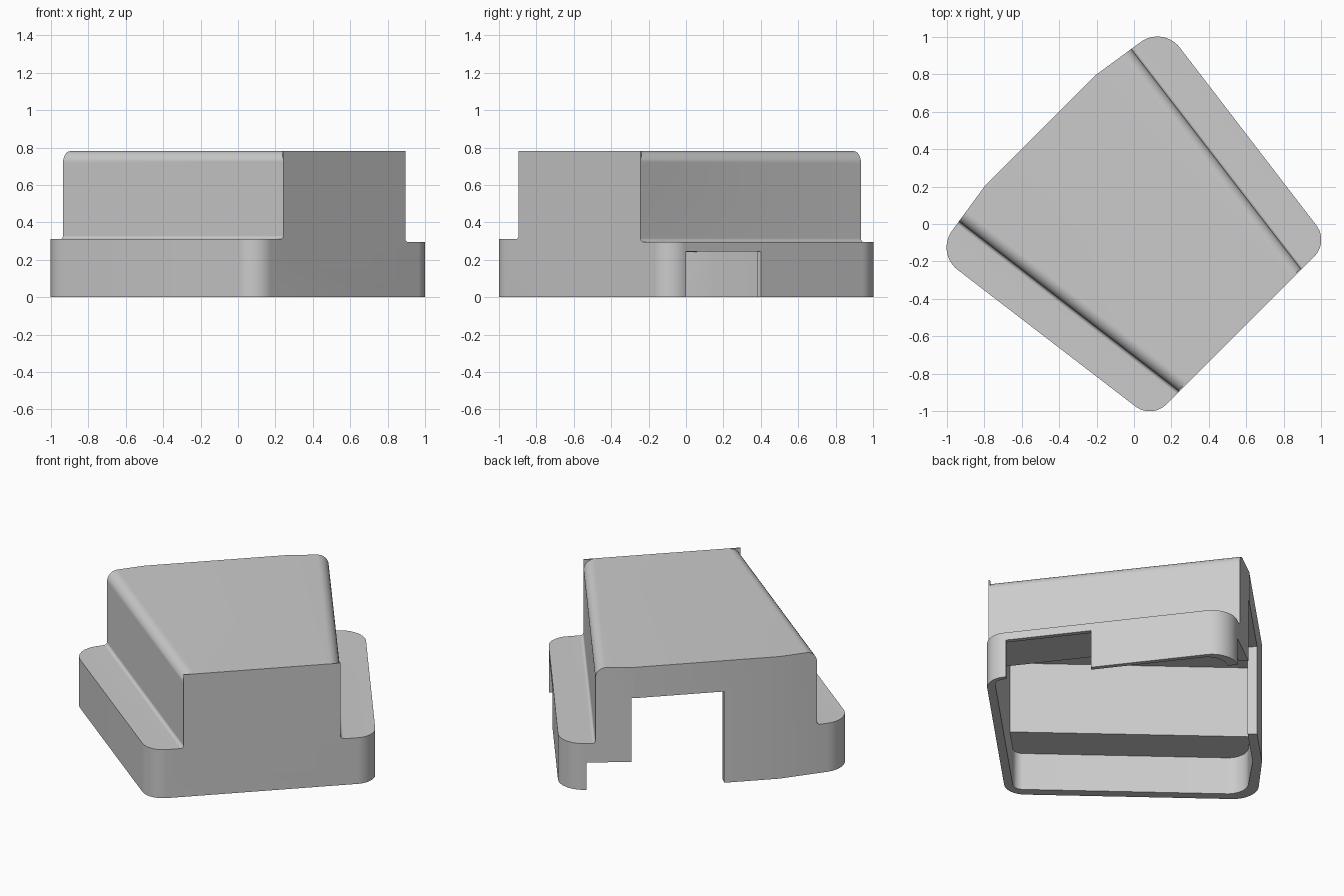
import bpy, bmesh, math
from mathutils import Vector, Matrix

cube = bpy.data.objects.get("Cube")
if cube:
    bpy.data.objects.remove(cube)

grey = bpy.data.materials.new("light grey plastic")
grey.use_nodes = True
colour = (0.6, 0.6, 0.6, 1)
grey.diffuse_color = colour
grey.node_tree.nodes["Principled BSDF"].inputs["Base Color"].default_value = colour
TURN = Matrix.Rotation(math.radians(45), 4, 'Z')


def round_poly(points, steps=10):
    """Polygon from (x, y, corner radius) points."""
    out = []
    for i, (x, y, r) in enumerate(points):
        p = Vector((x, y))
        if r == 0:
            out.append(p)
            continue
        a = (Vector(points[i - 1][:2]) - p).normalized()
        b = (Vector(points[(i + 1) % len(points)][:2]) - p).normalized()
        half = a.angle(b) / 2
        c = p + (a + b).normalized() * r / math.sin(half)
        s, e = p + a * r / math.tan(half) - c, p + b * r / math.tan(half) - c
        out += [c + s.lerp(e, k / steps).normalized() * r for k in range(steps + 1)]
    return out


def loft(name, ring_a, ring_b):
    """Solid between two matching rings."""
    bm = bmesh.new()
    a = [bm.verts.new(p) for p in ring_a]
    b = [bm.verts.new(p) for p in ring_b]
    bm.faces.new(a)
    bm.faces.new(b)
    for i in range(len(a)):
        bm.faces.new((a[i - 1], a[i], b[i], b[i - 1]))
    bmesh.ops.recalc_face_normals(bm, faces=bm.faces)
    bm.transform(TURN)
    mesh = bpy.data.meshes.new(name)
    bm.to_mesh(mesh)
    bm.free()
    obj = bpy.data.objects.new(name, mesh)
    mesh.materials.append(grey)
    bpy.context.collection.objects.link(obj)
    return obj


def prism(name, poly, z0, z1):
    return loft(name, [(p[0], p[1], z0) for p in poly], [(p[0], p[1], z1) for p in poly])


def box(name, u0, u1, v0, v1, z0, z1):
    return prism(name, [(u0, v0), (u1, v0), (u1, v1), (u0, v1)], z0, z1)


def combine(obj, other, operation):
    mod = obj.modifiers.new(operation.lower(), 'BOOLEAN')
    mod.operation, mod.object, mod.solver = operation, other, 'EXACT'
    bpy.context.view_layer.objects.active = obj
    bpy.ops.object.modifier_apply(modifier=mod.name)
    bpy.data.objects.remove(other)


def side(v):
    return 0.67 + 0.131 * (v + 0.804)


def footprint(right, left, front, back, r_front, r_back):
    """Tapered outline, inset by the given wall thicknesses."""
    vf, vb = -0.804 + front, 0.64 - back
    kink = 0.707 - back
    return round_poly([
        (-side(vf) + right, vf, r_front), (side(vf) - left, vf, r_front),
        (side(vb) - left, vb, r_back), (0.424, kink, 0),
        (-0.424, kink, 0), (-side(vb) + right, vb, r_back)])


def hat(name, bottom, right_z, left_z, top, inset, r_foot, r_top):
    """Raised block between two ledges, widening to the back."""
    rings = []
    for v in (-1, 1):
        w = 0.461 + 0.129 * (v + 0.804) - inset
        poly = round_poly([
            (-1.3, bottom, 0), (-1.3, right_z, 0), (-w, right_z, r_foot), (-w, top, r_top),
            (w, top, r_top), (w, left_z, r_foot), (1.3, left_z, 0), (1.3, bottom, 0)], 8)
        rings.append([(p.x, v, p.y) for p in poly])
    return loft(name, *rings)


# Outer shell
cover = hat("cover", 0, 0.31, 0.295, 0.78, 0, 0.02, 0.065)
combine(cover, prism("outline", footprint(0, 0, 0, 0, 0.125, 0.15), -0.1, 1), 'INTERSECT')

# Thin square-cornered front plate
combine(cover, box("front_plate", -0.461, 0.461, -0.804, -0.796, 0.2, 0.78), 'UNION')

# Hollow inside, open below
cavity = hat("cavity", -0.2, 0.24, 0.25, 0.70, 0.1, 0, 0)
combine(cavity, prism("inner_outline", footprint(0.06, 0.028, 0.05, 0.055, 0.06, 0.12), -0.1, 1),
        'INTERSECT')
combine(cover, cavity, 'DIFFERENCE')

# Openings: tall and low ones at the back, one in the side ledge
for u0, u1, v0, v1, height in ((-0.10, 0.444, 0.55, 0.9, 0.583),
                               (0.44, 0.703, 0.55, 0.9, 0.175),
                               (0.6, 1.0, -0.684, -0.185, 0.245)):
    combine(cover, box("opening", u0, u1, v0, v1, -0.1, height), 'DIFFERENCE')

bpy.ops.object.select_all(action='DESELECT')
cover.select_set(True)
bpy.context.view_layer.objects.active = cover
bpy.ops.object.shade_smooth_by_angle(angle=math.radians(30))
